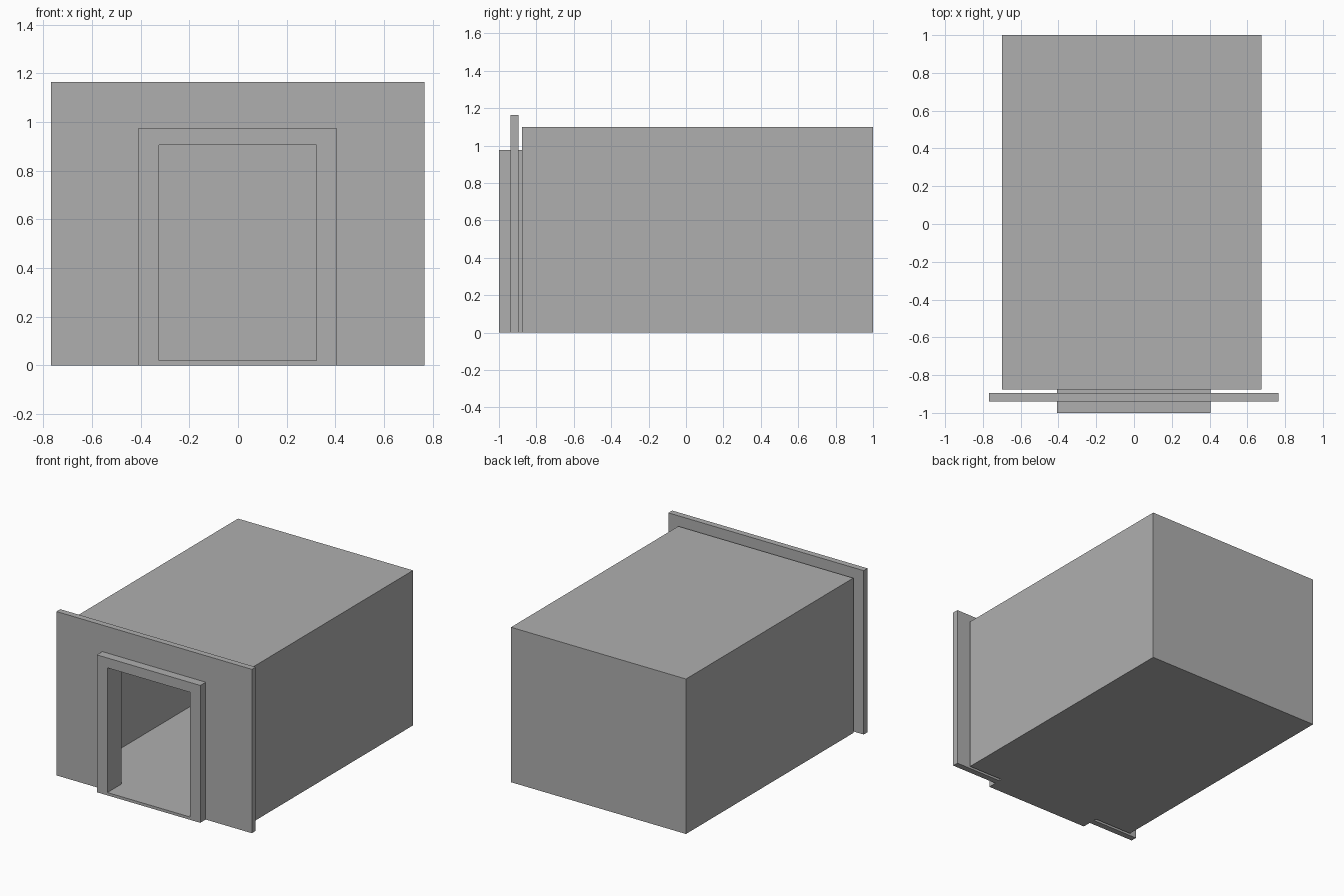
import bpy

if "Cube" in bpy.data.objects:
    bpy.data.objects.remove(bpy.data.objects["Cube"])

# Mid-grey used by every part
grey = bpy.data.materials.new("mid_grey")
grey.diffuse_color = (0.43, 0.43, 0.43, 1)
grey.use_nodes = True
grey.node_tree.nodes["Principled BSDF"].inputs["Base Color"].default_value = grey.diffuse_color


def box(name, x, y, z):
    """Axis-aligned box from (min, max) ranges."""
    lo, hi = zip(x, y, z)
    bpy.ops.mesh.primitive_cube_add(size=1, location=[(a + b) / 2 for a, b in zip(lo, hi)])
    ob = bpy.context.object
    ob.name = name
    ob.scale = [b - a for a, b in zip(lo, hi)]
    bpy.ops.object.transform_apply(location=False, rotation=False, scale=True)
    ob.data.materials.append(grey)
    return ob


def cut(target, x, y, z):
    """Carve a box out of the target and discard the cutter."""
    cutter = box("cutter", x, y, z)
    cutter.hide_render = True
    mod = target.modifiers.new("cut", 'BOOLEAN')
    mod.operation, mod.solver, mod.object = 'DIFFERENCE', 'EXACT', cutter
    bpy.context.view_layer.objects.active = target
    bpy.ops.object.modifier_apply(modifier=mod.name)
    bpy.data.objects.remove(cutter)


DOOR_X, DOOR_Z = (-0.325, 0.322), (0.02, 0.905)
SURROUND_X, SURROUND_TOP = (-0.408, 0.404), 0.975

# Hollow room, open through the doorway
room = box("room", (-0.7, 0.674), (-0.876, 1.0), (0, 1.10))
cut(room, (-0.64, 0.614), (-0.84, 0.945), (0.02, 1.06))
cut(room, DOOR_X, (-0.95, -0.7), DOOR_Z)

# Thin facade panel, notched around the door surround
facade = box("facade", (-0.768, 0.766), (-0.939, -0.896), (0, 1.163))
cut(facade, SURROUND_X, (-1.1, -0.8), (-0.1, SURROUND_TOP))

# Door surround passing through the facade to the room, with low sill
surround = box("door_surround", SURROUND_X, (-1.0, -0.876), (0, SURROUND_TOP))
cut(surround, DOOR_X, (-1.1, -0.8), DOOR_Z)
